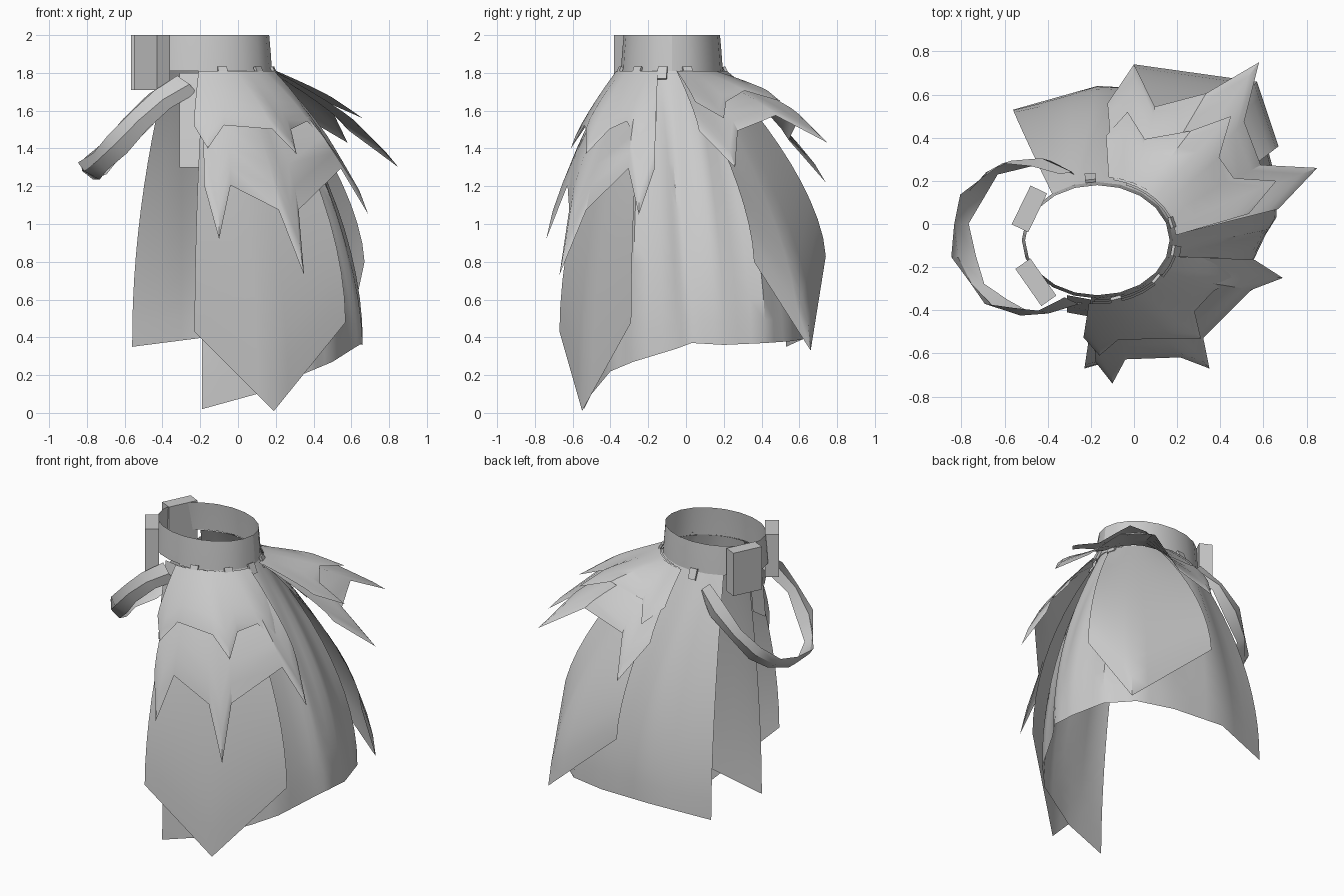
import bpy, bmesh, math
from mathutils import Vector, Matrix

cube = bpy.data.objects.get("Cube")
if cube:
    bpy.data.objects.remove(cube)

grey = bpy.data.materials.new("plain grey")
grey.use_nodes = True
grey.diffuse_color = (0.6, 0.6, 0.6, 1)
grey.node_tree.nodes["Principled BSDF"].inputs["Base Color"].default_value = (0.6, 0.6, 0.6, 1)


def finish(name, bm, smooth=True):
    mesh = bpy.data.meshes.new(name)
    bm.to_mesh(mesh)
    bm.free()
    mesh.materials.append(grey)
    obj = bpy.data.objects.new(name, mesh)
    bpy.context.collection.objects.link(obj)
    if smooth:
        bpy.ops.object.select_all(action='DESELECT')
        obj.select_set(True)
        bpy.context.view_layer.objects.active = obj
        bpy.ops.object.shade_smooth_by_angle(angle=math.radians(35))
    return obj


def grid(name, rows, smooth=True):
    """Skin a list of equally long point rows."""
    bm = bmesh.new()
    verts = [[bm.verts.new(p) for p in row] for row in rows]
    for a, b in zip(verts, verts[1:]):
        for i in range(len(a) - 1):
            bm.faces.new((a[i], b[i], b[i + 1], a[i + 1]))
    return finish(name, bm, smooth)


def waist(deg, z=1.81, grow=0.0):
    a = math.radians(deg)
    return Vector((-0.17 + (0.345 + grow) * math.cos(a), -0.075 + (0.265 + grow) * math.sin(a), z))


def flare(top, end, t, power):
    """Point on a hanging line that spreads early and drops late."""
    p = top.lerp(end, 1 - (1 - t) ** power)
    p.z = top.z + (end.z - top.z) * t
    return p


def sheet(name, start, stop, hem, power, split=1, rows=10, grow=0.0, fold=0.0):
    """Cloth from an arc of the waist down to a hem polyline."""
    hem = [Vector(p) for p in hem]
    n = (len(hem) - 1) * split
    lines = []
    for r in range(rows + 1):
        t, line = r / rows, []
        for c in range(n + 1):
            i = min(c // split, len(hem) - 2)
            end = hem[i].lerp(hem[i + 1], c / split - i)
            top = waist(start + (stop - start) * c / n, grow=grow)
            p = flare(top, end, t, power)
            out = Vector((p.x + 0.1, p.y, 0)).normalized()
            line.append(p + out * fold * math.sin(c * 1.55) * math.sin(math.pi * t))
        lines.append(line)
    return grid(name, lines)


def petals(name, start, stop, tips, width, f, power, grow):
    """Tier of pointed petals joined by a shared apron."""
    hem = []
    for i, tip in enumerate(tips):
        tip = Vector(tip)
        root = waist(start + (stop - start) * (3 * i + 1) / (3 * len(tips) - 1), grow=grow)
        out = Vector((tip.x - root.x, tip.y - root.y, 0)).normalized()
        side = Vector((-out.y, out.x, 0)) * width
        mid = flare(root, tip, f, power) - out * 0.025
        hem += [mid - side, tip, mid + side]
    return sheet(name, start, stop, hem, power, rows=6, grow=grow)


def box(name, centre, size, turn=0, tilt=0):
    bm = bmesh.new()
    m = (Matrix.Translation(centre) @ Matrix.Rotation(math.radians(turn), 4, 'Z')
         @ Matrix.Rotation(math.radians(tilt), 4, 'Y') @ Matrix.Diagonal((*size, 1)))
    bmesh.ops.create_cube(bm, size=1, matrix=m)
    return finish(name, bm, False)


# Waist belt
grid("belt", [[waist(a, z, g) for a in range(0, 361, 18)]
              for z, g in ((2.0, -0.01), (1.91, -0.002), (1.81, 0.005))])

# Belt loops
for k, a in enumerate((95, 17, 350, 320, 284)):
    box(f"belt_loop_{k + 1}", waist(a, 1.8, 0.025), (0.015, 0.05, 0.07), a, -25)

# Pouches on the hip
box("rear_pouch", (-0.485, 0.07, 1.855), (0.085, 0.2, 0.29), -26)
box("front_pouch", (-0.455, -0.27, 1.855), (0.085, 0.21, 0.29), 35)

# Long open underskirt
sheet("underskirt", 265, 487,
      [(-0.19, -0.54, 0.02), (0.1, -0.5, 0.1), (0.38, -0.4, 0.22), (0.5, -0.28, 0.27),
       (0.61, -0.05, 0.34), (0.66, 0.03, 0.37), (0.66, 0.2, 0.36), (0.6, 0.42, 0.37),
       (0.45, 0.56, 0.38), (0.2, 0.62, 0.39), (-0.17, 0.64, 0.4), (-0.56, 0.53, 0.35)],
      1.8, split=3, rows=12, fold=0.012)

# Pointed panels over the underskirt
sheet("front_panel", 268, 325,
      [(-0.23, -0.67, 0.43), (0.19, -0.55, 0.01), (0.57, -0.29, 0.48)],
      1.85, split=5, grow=0.01)
sheet("back_panel", 12, 68,
      [(0.67, 0.36, 0.8), (0.57, 0.66, 0.33), (0.0, 0.74, 0.83)],
      1.6, split=5, grow=0.01)

# Petal tiers, front and back
petals("front_lower_petals", 266, 345,
       [(-0.1, -0.74, 0.92), (0.35, -0.67, 0.73), (0.69, -0.25, 1.05)], 0.07, 0.68, 1.35, 0.02)
petals("front_upper_petals", 264, 345,
       [(-0.16, -0.61, 1.4), (0.31, -0.53, 1.37), (0.47, -0.25, 1.43)], 0.08, 0.7, 1.25, 0.03)
petals("back_lower_petals", 5, 78,
       [(0.85, 0.26, 1.3), (0.58, 0.75, 1.43), (0.0, 0.74, 1.22)], 0.11, 0.62, 1.25, 0.02)
petals("back_upper_petals", 5, 82,
       [(0.66, 0.2, 1.56), (0.45, 0.5, 1.65), (-0.03, 0.52, 1.53)], 0.09, 0.65, 1.15, 0.03)

# Hanging strip beside the front panel
grid("hanging_strip", [[(-0.31, -0.33 - d, z), (-0.2, -0.35 - d, z)]
                       for z, d in ((1.8, 0), (1.55, 0.05), (1.3, 0.08))])

# Drooping strap loop with a ragged edge
path = [(-0.3, 0.22, 1.73), (-0.43, 0.28, 1.64), (-0.56, 0.27, 1.51), (-0.67, 0.22, 1.39),
        (-0.75, 0.13, 1.31), (-0.8, 0.0, 1.28), (-0.79, -0.15, 1.28), (-0.73, -0.27, 1.33),
        (-0.64, -0.36, 1.42), (-0.52, -0.4, 1.55), (-0.4, -0.39, 1.66), (-0.27, -0.35, 1.74)]
across = Vector((-0.7, 0, 0.7))
strap = [[], [], []]
for k, p in enumerate(path):
    p = Vector(p)
    out = Vector((p.x + 0.45, p.y + 0.06, 0)).normalized()
    jag = 0.012 * (-1) ** k
    strap[0].append(p + across * 0.065 + out * jag)
    strap[1].append(p + out * 0.025)
    strap[2].append(p - across * 0.065 - out * jag)
grid("strap_loop", strap)
